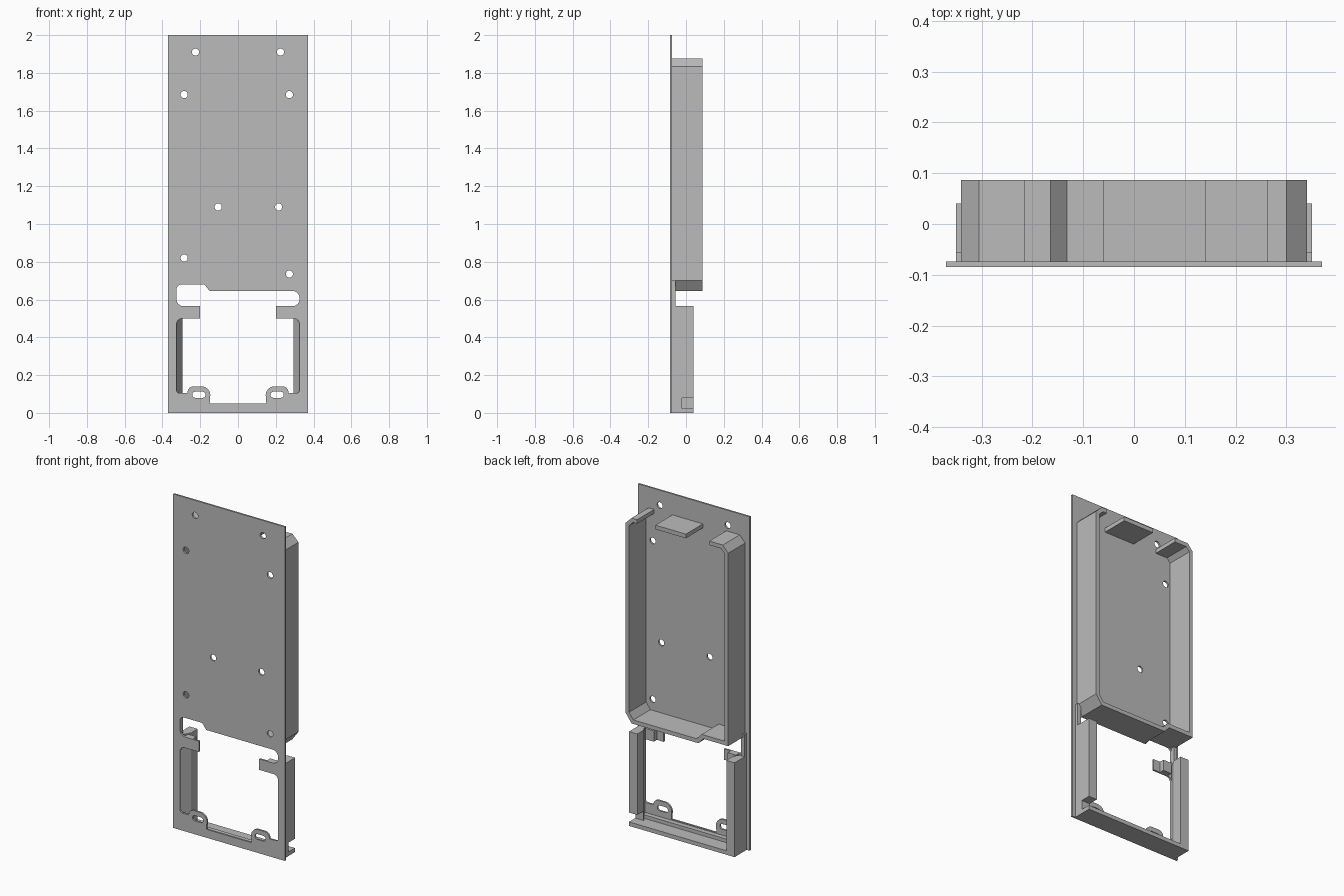
import bpy, math
from mathutils import Vector

if "Cube" in bpy.data.objects:
    bpy.data.objects.remove(bpy.data.objects["Cube"])

grey = bpy.data.materials.new("plain grey")
grey.use_nodes = True
GREY = (0.5, 0.5, 0.5, 1)
grey.diffuse_color = GREY
grey.node_tree.nodes["Principled BSDF"].inputs["Base Color"].default_value = GREY

FRONT, BACK = -0.085, -0.074     # faces of the plate
RIM_BACK, FRAME_BACK = 0.087, 0.04


def prism(name, outlines, lo, hi, along="y"):
    """Extrude closed outlines (inner ones become holes) from lo to hi."""
    curve = bpy.data.curves.new(name, "CURVE")
    curve.dimensions, curve.fill_mode = "2D", "BOTH"
    curve.extrude = (hi - lo) / 2
    for points in outlines:
        spline = curve.splines.new("POLY")
        spline.points.add(len(points) - 1)
        for p, (u, v) in zip(spline.points, points):
            p.co = (u, v, 0, 1)
        spline.use_cyclic_u, spline.use_smooth = True, False
    temp = bpy.data.objects.new(name + " curve", curve)
    bpy.context.collection.objects.link(temp)
    bpy.context.view_layer.update()
    mesh = bpy.data.meshes.new_from_object(
        temp.evaluated_get(bpy.context.evaluated_depsgraph_get()))
    bpy.data.objects.remove(temp)
    bpy.data.curves.remove(curve)
    mesh.name = name
    mesh.materials.clear()
    mesh.materials.append(grey)
    obj = bpy.data.objects.new(name, mesh)
    bpy.context.collection.objects.link(obj)
    mid = (lo + hi) / 2
    if along == "y":
        obj.rotation_euler.x = math.pi / 2
        obj.location.y = mid
    else:
        obj.location.z = mid
    return obj


def rect(u0, u1, v0, v1):
    return [(u0, v0), (u1, v0), (u1, v1), (u0, v1)]


def box(name, x0, x1, y0, y1, z0, z1):
    return prism(name, [rect(x0, x1, z0, z1)], y0, y1)


def circle(x, z, r, n=20):
    return [(x + r * math.cos(2 * math.pi * i / n),
             z + r * math.sin(2 * math.pi * i / n)) for i in range(n)]


def rounded(corners, steps=6):
    """Round each (u, v, radius) corner of a closed outline."""
    out = []
    for i, (u, v, r) in enumerate(corners):
        c = Vector((u, v))
        if not r:
            out.append((u, v))
            continue
        a = (Vector(corners[i - 1][:2]) - c).normalized()
        b = (Vector(corners[(i + 1) % len(corners)][:2]) - c).normalized()
        half = a.angle(b) / 2
        centre = c + (a + b).normalized() * r / math.sin(half)
        start = c + a * r / math.tan(half) - centre
        end = c + b * r / math.tan(half) - centre
        for k in range(steps + 1):
            t = k / steps
            out.append(tuple(centre + start.lerp(end, t).normalized() * r))
    return out


def ribbon(path, t):
    """Thicken an open path to its right-hand side with mitred corners."""
    pts = [Vector(p) for p in path]
    dirs = [(b - a).normalized() for a, b in zip(pts, pts[1:])]
    norms = [Vector((d.y, -d.x)) for d in dirs]
    inner = []
    for i, p in enumerate(pts):
        n0, n1 = norms[max(i - 1, 0)], norms[min(i, len(norms) - 1)]
        inner.append(p + (n0 + n1) * t / (1 + n0.dot(n1)))
    return [tuple(p) for p in pts + inner[::-1]]


# Face plate: one large opening with lugs and tabs, slots and screw holes
side = [(0.15, 0.05, 0), (0.143, 0.14, 0.045), (0.267, 0.14, 0.03),
        (0.267, 0.105, 0), (0.325, 0.105, 0.015), (0.325, 0.5, 0.03),
        (0.2, 0.5, 0), (0.2, 0.565, 0), (0.325, 0.565, 0.035)]
top = [(0.325, 0.645, 0.035), (-0.15, 0.645, 0), (-0.178, 0.68, 0),
       (-0.325, 0.68, 0.025)]
opening = rounded(side + top + [(-x, z, r) for x, z, r in reversed(side)])
slots = [rounded([(u, v, 0.015) for u, v in rect(s - 0.035, s + 0.035, 0.08, 0.112)])
         for s in (-0.207, 0.207)]
screws = [(-0.225, 1.91), (0.225, 1.91), (-0.285, 1.685), (0.272, 1.685),
          (-0.105, 1.09), (0.215, 1.09), (-0.285, 0.82), (0.272, 0.735)]
holes = [circle(x, z, 0.019) for x, z in screws]
prism("face_plate", [rect(-0.37, 0.37, 0, 2), opening] + slots + holes, FRONT, BACK)

# Upper rim wall, open at the top, stepped along the bottom
rim_path = [(0.263, 1.875), (0.30, 1.875), (0.34, 1.835), (0.34, 0.70),
            (0.30, 0.645), (-0.142, 0.645), (-0.175, 0.68), (-0.34, 0.68),
            (-0.34, 1.835), (-0.305, 1.875), (-0.215, 1.875)]
prism("upper_rim", [ribbon(rim_path, 0.024)], BACK, RIM_BACK)
box("top_shelf", -0.06, 0.142, BACK, RIM_BACK, 1.85, 1.875)

# Lower frame: side walls with slanted inner faces, notched on the left
for s, label in ((-1, "right"), (1, "left")):
    def wall(name, back, z0, z1):
        shape = [(0.35, BACK), (0.35, back), (0.295, back),
                 (0.295, -0.022), (0.325, BACK)]
        prism(name, [[(s * x, y) for x, y in shape]], z0, z1, "z")

    if s > 0:
        wall(label + "_frame_wall", FRAME_BACK, 0.08, 0.565)
        wall(label + "_wall_foot", -0.02, 0.02, 0.08)
    else:
        wall(label + "_frame_wall", FRAME_BACK, 0.02, 0.565)
    x0, x1 = sorted((s * 0.326, s * 0.35))
    box(label + "_link_strip", x0, x1, BACK, -0.055, 0.565, 0.7)
    x0, x1 = sorted((s * 0.245, s * 0.30))
    box(label + "_tab_rib", x0, x1, BACK, -0.045, 0.5, 0.565)

# Bottom of the lower frame
box("frame_floor", -0.35, 0.35, BACK, FRAME_BACK, 0, 0.024)
box("frame_sill", -0.33, 0.33, BACK, -0.045, 0.02, 0.045)
